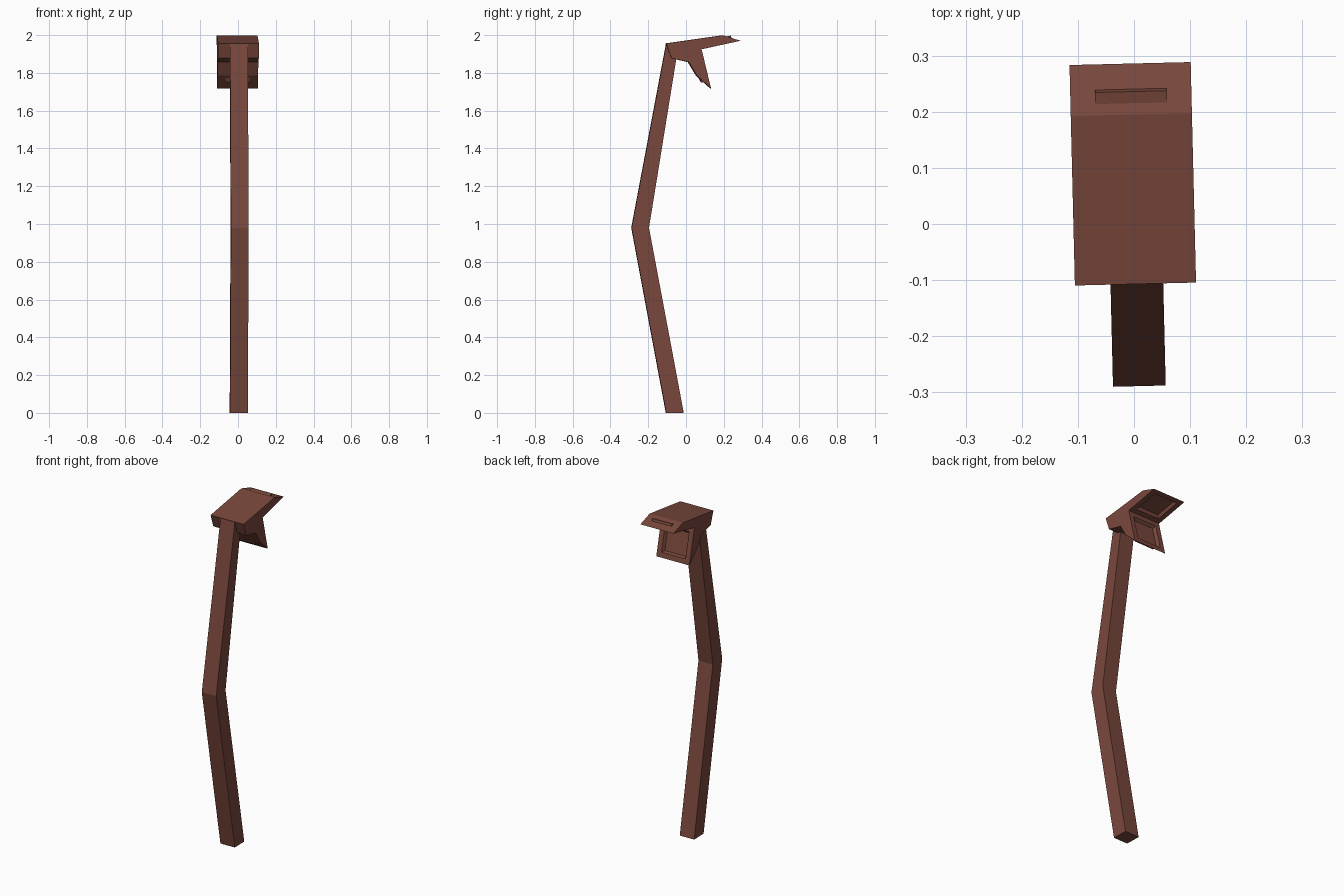
import bpy, bmesh, math
from mathutils import Matrix, Vector

if "Cube" in bpy.data.objects:
    bpy.data.objects.remove(bpy.data.objects["Cube"])

brown = bpy.data.materials.new("brown")
brown.diffuse_color = (0.19, 0.064, 0.045, 1)
brown.use_nodes = True
brown.node_tree.nodes["Principled BSDF"].inputs["Base Color"].default_value = brown.diffuse_color
TURN = Matrix.Rotation(math.radians(1.4), 4, 'Z')   # whole model is turned slightly


def prism(name, profile, half_width, offset=0.0, recess=()):
    """Extrude a (y, z) side profile across x; recess the listed side faces."""
    bm = bmesh.new()
    n = len(profile)
    left = [bm.verts.new((-half_width, y, z)) for y, z in profile]
    right = [bm.verts.new((half_width, y, z)) for y, z in profile]
    sides = [bm.faces.new((left[i], left[(i + 1) % n], right[(i + 1) % n], right[i]))
             for i in range(n)]
    bm.faces.new(left[::-1])
    bm.faces.new(right)
    bmesh.ops.recalc_face_normals(bm, faces=bm.faces)
    for i in recess:
        f = sides[i]
        bmesh.ops.inset_individual(bm, faces=[f], thickness=0.042)
        bmesh.ops.inset_individual(bm, faces=[f], thickness=0.014, depth=-0.016)
    bm.transform(Matrix.Translation(Vector((offset, 0, 0))) @ TURN)
    # concave end caps need clean triangles
    bmesh.ops.triangulate(bm, faces=[f for f in bm.faces if len(f.verts) > 4])
    me = bpy.data.meshes.new(name)
    bm.to_mesh(me)
    bm.free()
    me.materials.append(brown)
    ob = bpy.data.objects.new(name, me)
    bpy.context.collection.objects.link(ob)
    return ob


# bent pole
prism("pole", [(-0.106, 0), (-0.013, 0), (-0.197, 0.98), (-0.045, 1.92),
               (-0.06, 1.955), (-0.105, 1.955), (-0.289, 0.98)], 0.047, 0.0025)

# head with two open jaws, recessed on their inner faces
prism("head", [(-0.107, 1.956), (0.195, 1.999), (0.286, 1.97), (0.08, 1.925),
               (0.13, 1.718), (0.055, 1.785), (0.012, 1.857), (-0.08, 1.878)],
      0.108, 0.0, recess=(2, 3))

# raised wedges on the bevelled jaw tips
prism("upper_wedge", [(0.213, 1.992), (0.236, 1.997), (0.241, 1.983), (0.22, 1.985)], 0.064)
prism("lower_wedge", [(0.068, 1.773), (0.08, 1.75), (0.098, 1.748), (0.085, 1.765)], 0.064)
